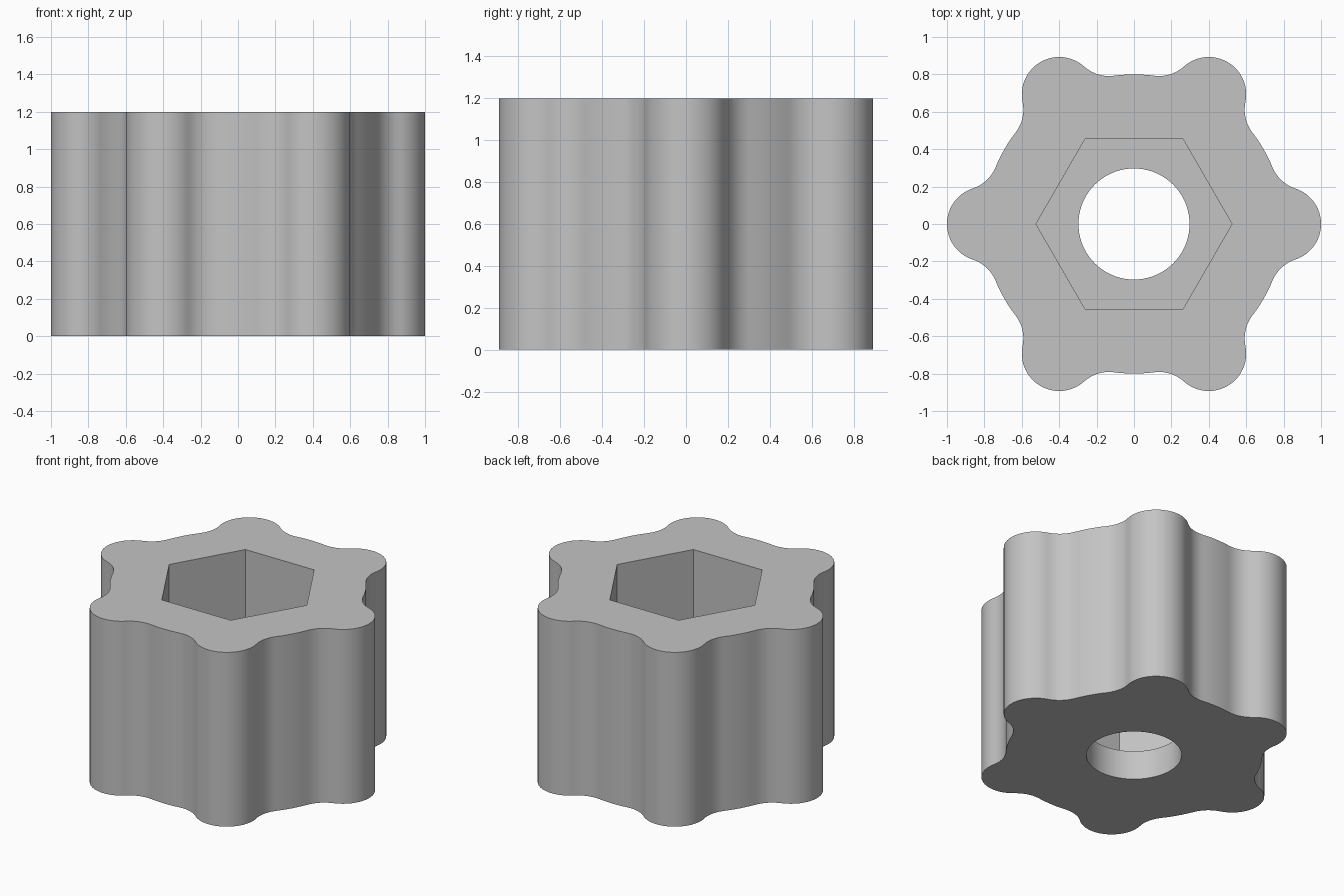
import bpy
import bmesh
from math import acos, atan2, cos, pi, radians, sin
from mathutils import Vector

cube = bpy.data.objects.get("Cube")
if cube:
    bpy.data.objects.remove(cube)

HEIGHT, FLOOR = 1.2, 0.2      # overall height, thickness of web under the socket
BODY, LOBE, FILLET = 0.8, 0.2, 0.2
SOCKET, BORE = 0.524, 0.297


def polar(radius, angle):
    return Vector((radius * cos(angle), radius * sin(angle)))


def arc(centre, radius, start, end, steps):
    """Points along an arc, leaving out the last one."""
    return [centre + polar(radius, start + (end - start) * i / steps) for i in range(steps)]


def lobed_outline(count=6):
    """Round body with round lobes, blended by tangent concave fillets."""
    reach, gap = BODY + FILLET, LOBE + FILLET
    spread = acos((reach**2 + BODY**2 - gap**2) / (2 * reach * BODY))
    lobe_centre, fillet_centre = polar(BODY, 0), polar(reach, spread)
    offset = fillet_centre - lobe_centre
    tangent = atan2(offset.y, offset.x)
    pitch = 2 * pi / count
    # One sector: lobe, fillet down, body arc, fillet up to the next lobe
    up_centre = polar(reach, pitch - spread)
    sector = arc(lobe_centre, LOBE, -tangent, tangent, 24)
    sector += arc(fillet_centre, FILLET, tangent - pi, spread - pi, 10)
    sector += arc(Vector((0, 0)), BODY, spread, pitch - spread, 6)
    sector += arc(up_centre, FILLET, pitch - spread + pi, pitch - tangent + pi, 10)
    points = []
    for i in range(count):
        turn = i * pitch
        points += [polar(p.length, atan2(p.y, p.x) + turn) for p in sector]
    return points


def add_loop(bm, points, z):
    verts = [bm.verts.new((p.x, p.y, z)) for p in points]
    return [bm.edges.new((a, b)) for a, b in zip(verts, verts[1:] + verts[:1])]


bm = bmesh.new()
outline = lobed_outline()
hexagon = arc(Vector((0, 0)), SOCKET, 0, 2 * pi, 6)
circle = arc(Vector((0, 0)), BORE, 0, 2 * pi, 72)

outer_low, outer_high = (add_loop(bm, outline, z) for z in (0, HEIGHT))
hex_low, hex_high = (add_loop(bm, hexagon, z) for z in (FLOOR, HEIGHT))
bore_low, bore_high = (add_loop(bm, circle, z) for z in (0, FLOOR))

# Upright walls
for low, high in ((outer_low, outer_high), (hex_low, hex_high), (bore_low, bore_high)):
    bmesh.ops.bridge_loops(bm, edges=low + high)

# Flat rings: top, underside and socket floor
for rim, hole, up in ((outer_high, hex_high, 1), (outer_low, bore_low, -1), (hex_low, bore_high, 1)):
    bmesh.ops.triangle_fill(bm, use_beauty=True, edges=rim + hole, normal=(0, 0, up))
bmesh.ops.recalc_face_normals(bm, faces=bm.faces)

mesh = bpy.data.meshes.new("lobed_knob")
bm.to_mesh(mesh)
bm.free()
knob = bpy.data.objects.new("lobed_knob", mesh)
bpy.context.collection.objects.link(knob)

# Plain grey
grey = bpy.data.materials.new("plain_grey")
grey.use_nodes = True
colour = (0.55, 0.55, 0.55, 1)
grey.diffuse_color = colour
grey.node_tree.nodes["Principled BSDF"].inputs["Base Color"].default_value = colour
mesh.materials.append(grey)

bpy.ops.object.select_all(action="DESELECT")
knob.select_set(True)
bpy.context.view_layer.objects.active = knob
bpy.ops.object.shade_smooth_by_angle(angle=radians(30))
